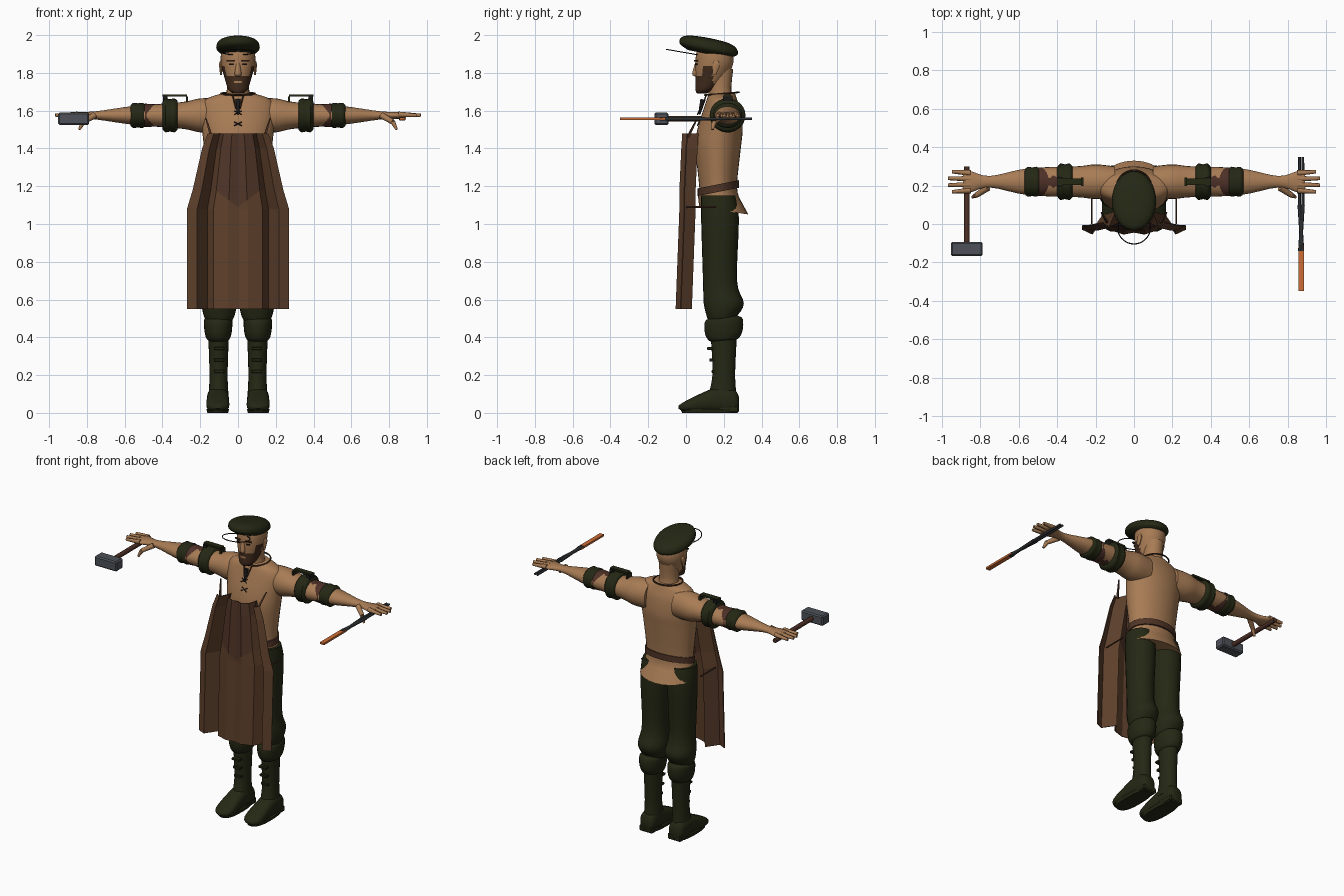
import bpy, bmesh, math
from mathutils import Vector, Matrix

default_cube = bpy.data.objects.get("Cube")
if default_cube:
    bpy.data.objects.remove(default_cube, do_unlink=True)


def material(name, *rgb):
    mat = bpy.data.materials.new(name)
    mat.use_nodes = True
    mat.diffuse_color = (*rgb, 1)
    mat.node_tree.nodes["Principled BSDF"].inputs["Base Color"].default_value = (*rgb, 1)
    return mat


TAN = material("tan", .39, .2, .09)
GREEN = material("dark green", .018, .021, .007)
LEATHER = material("apron leather", .11, .05, .024)
BIB = material("bib leather", .08, .035, .02)
SLEEVE = material("sleeve brown", .075, .03, .02)
HAIR = material("hair brown", .055, .025, .012)
STEEL = material("steel", .075, .085, .1)
IRON = material("dark iron", .025, .028, .03)
HOT = material("hot orange", .6, .15, .035)
BLACK = material("black", .01, .01, .01)
LEFT, RIGHT = 1, -1
SIDES = (LEFT, RIGHT)


def finish(name, bm, materials, rule=None, smooth=True):
    """Turn a bmesh into an object, choosing the material of each face by a rule."""
    bmesh.ops.recalc_face_normals(bm, faces=bm.faces)
    if rule:
        for face in bm.faces:
            face.material_index = rule(face.calc_center_median())
    mesh = bpy.data.meshes.new(name)
    bm.to_mesh(mesh)
    bm.free()
    for mat in materials:
        mesh.materials.append(mat)
    ob = bpy.data.objects.new(name, mesh)
    bpy.context.collection.objects.link(ob)
    if smooth:
        bpy.ops.object.select_all(action='DESELECT')
        ob.select_set(True)
        bpy.context.view_layer.objects.active = ob
        bpy.ops.object.shade_smooth_by_angle(angle=math.radians(50))
    return ob


def refine(keys, steps):
    """Add smooth in-between rings that pass through every key ring."""
    keys = [Vector(key) for key in keys]
    last = len(keys) - 1
    rings = []
    for i in range(last):
        start, end = keys[i], keys[i + 1]
        leave = (end - keys[max(i - 1, 0)]) / 2
        arrive = (keys[min(i + 2, last)] - start) / 2
        for step in range(steps):
            t = step / steps
            ease = t * t * (3 - 2 * t)
            rings.append(start.lerp(end, ease) + leave * t * (1 - t) ** 2 - arrive * t * t * (1 - t))
    return rings + [keys[last]]


def loft(name, keys, *materials, axis='z', across=0, side=LEFT, sides=24, steps=4,
         power=2, tilt=0, rule=None):
    """Skin oval rings given as (position, centre, half width, half depth)."""
    bm = bmesh.new()
    rings = []
    for position, centre, wide, deep in refine(keys, steps):
        ring = []
        for i in range(sides):
            c, s = math.cos(math.tau * i / sides), math.sin(math.tau * i / sides)
            u = across + wide * math.copysign(abs(c) ** (2 / power), c)
            v = deep * math.copysign(abs(s) ** (2 / power), s)
            h = position + tilt * v
            v += centre
            x, y, z = {'z': (u, v, h), 'x': (h, u, v), 'y': (u, h, v)}[axis]
            ring.append(bm.verts.new((x * side, y, z)))
        rings.append(ring)
    for low, high in zip(rings, rings[1:]):
        for i in range(sides):
            bm.faces.new((low[i - 1], low[i], high[i], high[i - 1]))
    bm.faces.new(rings[0])
    bm.faces.new(rings[-1])
    return finish(name, bm, materials, rule)


def rod(name, start, end, thick, thin, mat, side=LEFT, sides=8):
    """A straight, possibly tapered bar between two points."""
    a, b = (Vector((p[0] * side, p[1], p[2])) for p in (start, end))
    turn = (b - a).to_track_quat('Z', 'Y').to_matrix().to_4x4()
    bm = bmesh.new()
    bmesh.ops.create_cone(bm, cap_ends=True, segments=sides, radius1=thick, radius2=thin,
                          depth=(b - a).length, matrix=Matrix.Translation((a + b) / 2) @ turn)
    return finish(name, bm, [mat])


def box(name, centre, size, mat, side=LEFT, turn=0, bevel=0):
    bm = bmesh.new()
    bmesh.ops.create_cube(bm, size=1, matrix=Matrix.Diagonal((*size, 1)))
    if bevel:
        bmesh.ops.bevel(bm, geom=bm.edges[:], offset=bevel, segments=1, affect='EDGES')
    ob = finish(name, bm, [mat], smooth=False)
    ob.location = (centre[0] * side, centre[1], centre[2])
    ob.rotation_euler.z = turn * side


def hoop(name, centre, radius, thickness, mat, tilt):
    bpy.ops.mesh.primitive_torus_add(major_radius=radius, minor_radius=thickness, major_segments=36,
                                     minor_segments=6, location=centre, rotation=(tilt, 0, 0))
    bpy.context.object.name = name
    bpy.context.object.data.materials.append(mat)


def padded_band(name, start, end, wide, deep, mat, side):
    """A sleeve band around the arm, thicker along both rims."""
    swell = ((0, .85), (.2, 1), (.5, .95), (.8, 1), (1, .8))
    rings = [(start + (end - start) * t, ARM_Z, wide * k, deep * k) for t, k in swell]
    loft(name, rings, mat, axis='x', across=ARM_Y, side=side, steps=2)


# Shirt, belt and neck
loft("shirt", [(1.12, .18, .17, .11), (1.2, .17, .16, .1), (1.4, .17, .18, .12), (1.5, .18, .19, .12),
               (1.6, .19, .2, .1), (1.66, .19, .17, .08), (1.69, .19, .09, .07)], TAN, sides=32)
loft("shirt_hem", [(1.07, .2, .18, .13), (1.16, .17, .16, .11)], TAN, tilt=-.15)
loft("belt", [(1.17, .17, .17, .11), (1.21, .17, .17, .11)], BIB, tilt=.2, steps=1)
loft("neck", [(1.65, .19, .08, .08), (1.7, .18, .06, .06), (1.82, .18, .06, .07)], TAN)
hoop("collar_trim", (0, .19, 1.69), .09, .005, HAIR, .08)
rod("shirt_slit", (0, .09, 1.66), (0, .07, 1.58), .014, .006, BLACK)
for side in SIDES:
    rod("collar_edge", (.03, .11, 1.69), (.01, .08, 1.61), .004, .004, HAIR, side)
    for z in (1.6, 1.54):
        rod("lacing", (.02, .07, z), (-.02, .06, z - .02), .003, .003, BLACK, side)


def beard(c):
    jaw = c.z < 1.76 and c.y < .15
    sideburn = c.z < 1.84 and .085 < c.y < .14
    moustache = c.z < 1.78 and c.y < .1
    mouth = abs(c.z - 1.752) < .005 and abs(c.x) < .02
    return int((jaw or sideburn or moustache) and not mouth)


# Head, painted beard and face
loft("head", [(1.69, .08, .02, .02), (1.71, .1, .05, .05), (1.77, .13, .07, .08), (1.85, .15, .09, .1),
              (1.92, .15, .085, .09), (1.96, .15, .04, .04)], TAN, HAIR, sides=40, steps=6, rule=beard)
loft("nose", [(1.78, .06, .01, .01), (1.795, .05, .018, .018), (1.86, .06, .01, .01)], TAN, sides=10)
for side in SIDES:
    box("eyebrow", (.04, .053, 1.865), (.04, .01, .008), HAIR, side, turn=.3)
    box("eye", (.036, .054, 1.845), (.024, .008, .007), BLACK, side, turn=.3)
    loft("ear", [(1.79, .15, .005, .01), (1.84, .16, .01, .02), (1.865, .16, .005, .01)], TAN,
         across=.09, side=side, sides=10)

# Beret, worn sloping to the back, and the wire ring under its brim
dome = ((0, .7), (.02, .95), (.04, 1), (.065, .9), (.08, .6), (.085, .1))
loft("beret", [(1.9 + h, .12, .115 * r, .155 * r) for h, r in dome], GREEN, sides=32, tilt=-.19)
hoop("wire_ring", (0, -.02, 1.91), .085, .003, BLACK, -.17)

# Arms, sleeves, straps and hands
ARM_Y, ARM_Z = .22, 1.575
arm = ((.1, .08, .09), (.2, .09, .09), (.3, .08, .07), (.55, .07, .05),
       (.75, .03, .022), (.85, .055, .018), (.89, .05, .012))
for side in SIDES:
    loft("arm", [(x, ARM_Z, wide, deep) for x, wide, deep in arm], TAN,
         axis='x', across=ARM_Y, side=side)
    padded_band("upper_band", .32, .4, .095, .09, GREEN, side)
    padded_band("brown_sleeve", .37, .52, .075, .062, SLEEVE, side)
    padded_band("lower_band", .49, .57, .078, .067, GREEN, side)
    box("arm_strap", (.335, ARM_Y, 1.68), (.13, .035, .012), GREEN, side)
    box("strap_post", (.27, ARM_Y, 1.66), (.012, .045, .03), GREEN, side)
    box("strap_buckle", (.385, ARM_Y, 1.665), (.025, .05, .03), BLACK, side)
    for spread in (-1.5, -.5, .5, 1.5):
        reach = .97 - .01 * spread ** 2
        rod("finger", (.85, ARM_Y + .03 * spread, ARM_Z + .005),
            (reach, ARM_Y + .035 * spread, ARM_Z), .015, .009, TAN, side)
    knuckle = (.82, .15, 1.54)
    rod("thumb", (.76, .19, ARM_Z), knuckle, .018, .014, TAN, side)
    rod("thumb_tip", knuckle, (.84, .14, 1.5), .014, .007, TAN, side)

# Hammer in the right hand
GRIP_X, GRIP_Z = .87, 1.557
rod("hammer_handle", (GRIP_X, .3, GRIP_Z), (GRIP_X, -.11, GRIP_Z), .015, .015, SLEEVE, RIGHT)
box("hammer_head", (GRIP_X, -.13, GRIP_Z), (.165, .075, .066), STEEL, RIGHT, bevel=.008)

# Crossed tongs and hot bar in the left hand
for side in SIDES:
    pivot = (GRIP_X + .009 * side, .1, GRIP_Z)
    rod("tong_handle", (GRIP_X + .009 * side, .35, GRIP_Z), pivot, .007, .008, IRON)
    rod("tong_jaw", pivot, (GRIP_X - .006 * side, -.14, GRIP_Z), .01, .01, IRON)
box("hot_bar", (GRIP_X, -.23, GRIP_Z), (.03, .24, .013), HOT)

# Trousers gathered at the knee, and cuffed boots
for side in SIDES:
    loft("trouser_leg", [(1.15, .17, .08, .09), (1.03, .18, .09, .1), (.7, .18, .08, .09),
                         (.58, .2, .092, .106), (.51, .19, .08, .08), (.48, .19, .06, .07)],
         GREEN, across=.1, side=side)
    loft("boot_cuff", [(.51, .2, .06, .07), (.49, .2, .075, .1), (.43, .2, .072, .1),
                       (.39, .2, .06, .08), (.38, .2, .04, .05)], GREEN, across=.105, side=side, tilt=.08)
    loft("boot_shaft", [(.42, .2, .055, .07), (.2, .2, .048, .06), (.07, .19, .055, .08)],
         GREEN, across=.103, side=side)
    loft("boot_foot", [(.28, .05, .03, .035), (.26, .06, .05, .06), (.2, .07, .056, .066),
                       (.13, .065, .058, .06), (0, .036, .058, .028), (-.04, .03, .015, .008)],
         GREEN, axis='y', across=.107, side=side, power=2.6)
    loft("boot_sole", [(0, .125, .055, .145), (.02, .125, .06, .155)], GREEN,
         across=.107, side=side, steps=1, power=2.6)
    box("boot_heel", (.105, .225, .02), (.1, .11, .04), GREEN, side, bevel=.008)
    for z in (.22, .28, .34):
        box("boot_strap", (.1, .2 - .2 * z, z), (.055, .04, .016), GREEN, side, bevel=.003)

# Apron: pleats (share of the half width, depth) at levels (height, half width, front, seam sag)
pleats = ((0, .005), (.2, -.005), (.48, .02), (.6, .075), (.8, -.005), (1, .02))
levels = ((1.48, .16, -.015, 0), (1.4, .19, -.02, 0), (1.18, .24, -.03, .09),
          (1.08, .27, -.03, 0), (.55, .27, -.05, 0))
bm = bmesh.new()
grid = []
for height, width, front, sag in levels:
    half = [(width * share, front + depth, height - sag * max(0, 1 - 2 * share)) for share, depth in pleats]
    mirrored = [(-x, y, z) for x, y, z in reversed(half[1:])]
    grid.append([bm.verts.new(co) for co in mirrored + half])
for upper, lower in zip(grid, grid[1:]):
    for i in range(len(upper) - 1):
        bm.faces.new((upper[i], lower[i], lower[i + 1], upper[i + 1]))
apron = finish("apron", bm, [LEATHER, BIB], lambda c: int(c.z > 1.12 and abs(c.x) < .1), smooth=False)
apron.modifiers.new("thickness", 'SOLIDIFY').thickness = .006
for side in SIDES:
    rod("bib_strap", (.14, .01, 1.46), (.17, .06, 1.56), .009, .004, BIB, side, sides=4)
    rod("apron_tie", (.22, 0, 1.09), (.22, .16, 1.09), .005, .005, BIB, side, sides=6)
